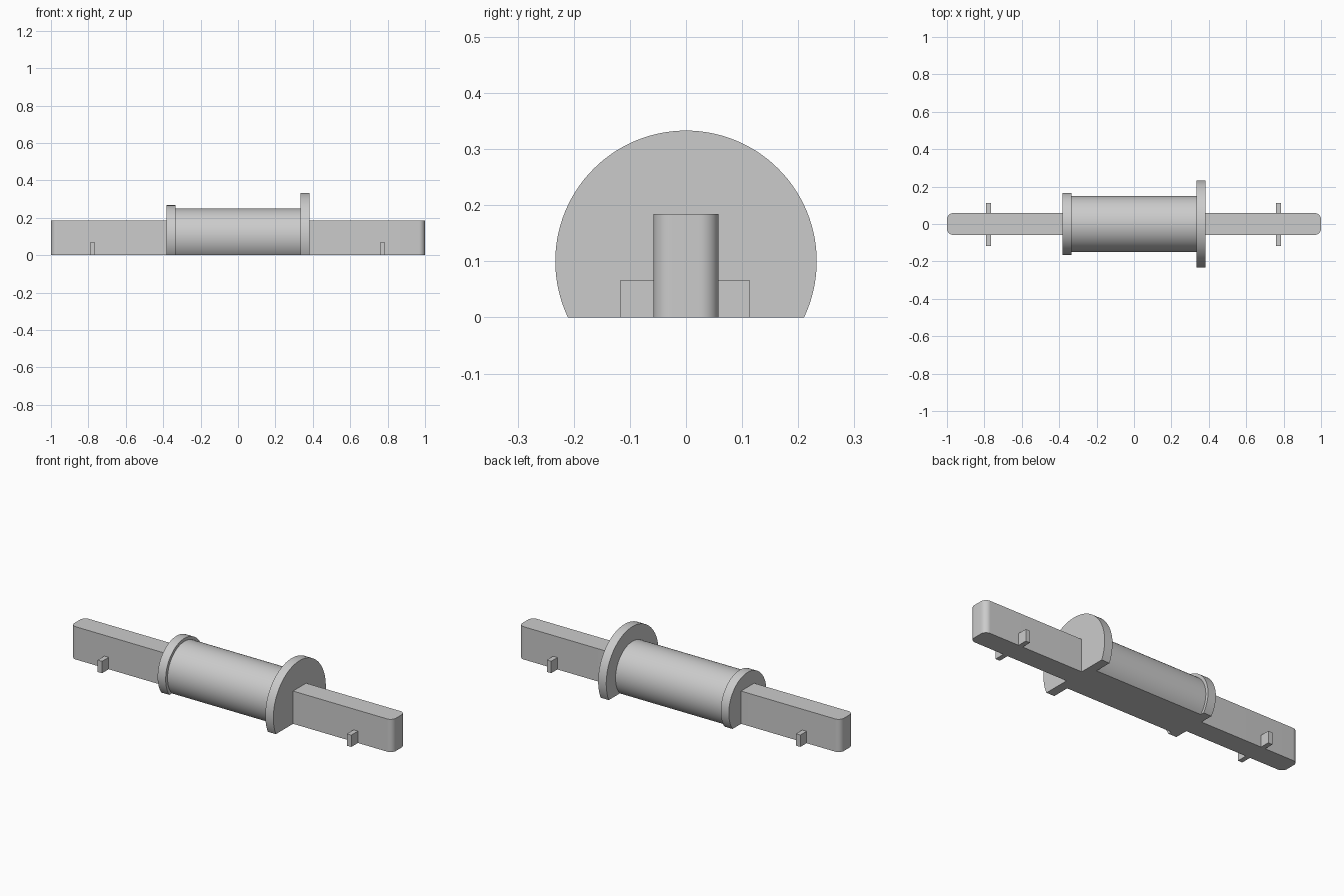
import bpy
import math
from math import sin, cos, pi

cube = bpy.data.objects.get("Cube")
if cube:
    bpy.data.objects.remove(cube, do_unlink=True)

grey = bpy.data.materials.new("plain grey")
grey.use_nodes = True
grey.diffuse_color = (0.6, 0.6, 0.6, 1)
grey.node_tree.nodes["Principled BSDF"].inputs["Base Color"].default_value = (0.6, 0.6, 0.6, 1)


def prism(name, outline, offset, smooth=False):
    """Extrude a closed 3D outline along an offset vector."""
    n = len(outline)
    verts = outline + [tuple(a + b for a, b in zip(p, offset)) for p in outline]
    faces = [tuple(reversed(range(n))), tuple(range(n, 2 * n))]
    faces += [(i, (i + 1) % n, (i + 1) % n + n, i + n) for i in range(n)]
    mesh = bpy.data.meshes.new(name)
    mesh.from_pydata(verts, [], faces)
    mesh.materials.append(grey)
    obj = bpy.data.objects.new(name, mesh)
    bpy.context.collection.objects.link(obj)
    if smooth:
        bpy.ops.object.select_all(action="DESELECT")
        obj.select_set(True)
        bpy.context.view_layer.objects.active = obj
        bpy.ops.object.shade_smooth_by_angle(angle=math.radians(30))
    return obj


def flat_disc(name, x0, x1, radius, axis_z=0.1, steps=72):
    """Cylinder along x, cut flat at the ground."""
    low = -math.asin(axis_z / radius)
    sweep = pi - 2 * low
    arc = [low + sweep * i / steps for i in range(steps + 1)]
    outline = [(x0, radius * cos(a), max(0, axis_z + radius * sin(a))) for a in arc]
    return prism(name, outline, (x1 - x0, 0, 0), True)


# Drum with a small and a large flange
flat_disc("drum", -0.333, 0.333, 0.15)
flat_disc("small_flange", -0.383, -0.333, 0.167)
flat_disc("large_flange", 0.333, 0.383, 0.233)

# Long bar with rounded upright corners
R, HALF_X, HALF_Y, STEPS = 0.033, 1.0, 0.058, 10
bar = []
for k, (sx, sy) in enumerate([(1, 1), (-1, 1), (-1, -1), (1, -1)]):
    for i in range(STEPS + 1):
        a = pi / 2 * (k + i / STEPS)
        bar.append((sx * (HALF_X - R) + R * cos(a), sy * (HALF_Y - R) + R * sin(a), 0))
prism("bar", bar, (0, 0, 0.184), True)

# Cross pegs near both ends
for side, x in (("right", -0.777), ("left", 0.773)):
    w, back, front = 0.0135, 0.113, -0.117
    base = [(x - w, front, 0), (x + w, front, 0), (x + w, back, 0), (x - w, back, 0)]
    prism(side + "_peg", base, (0, 0, 0.067))
